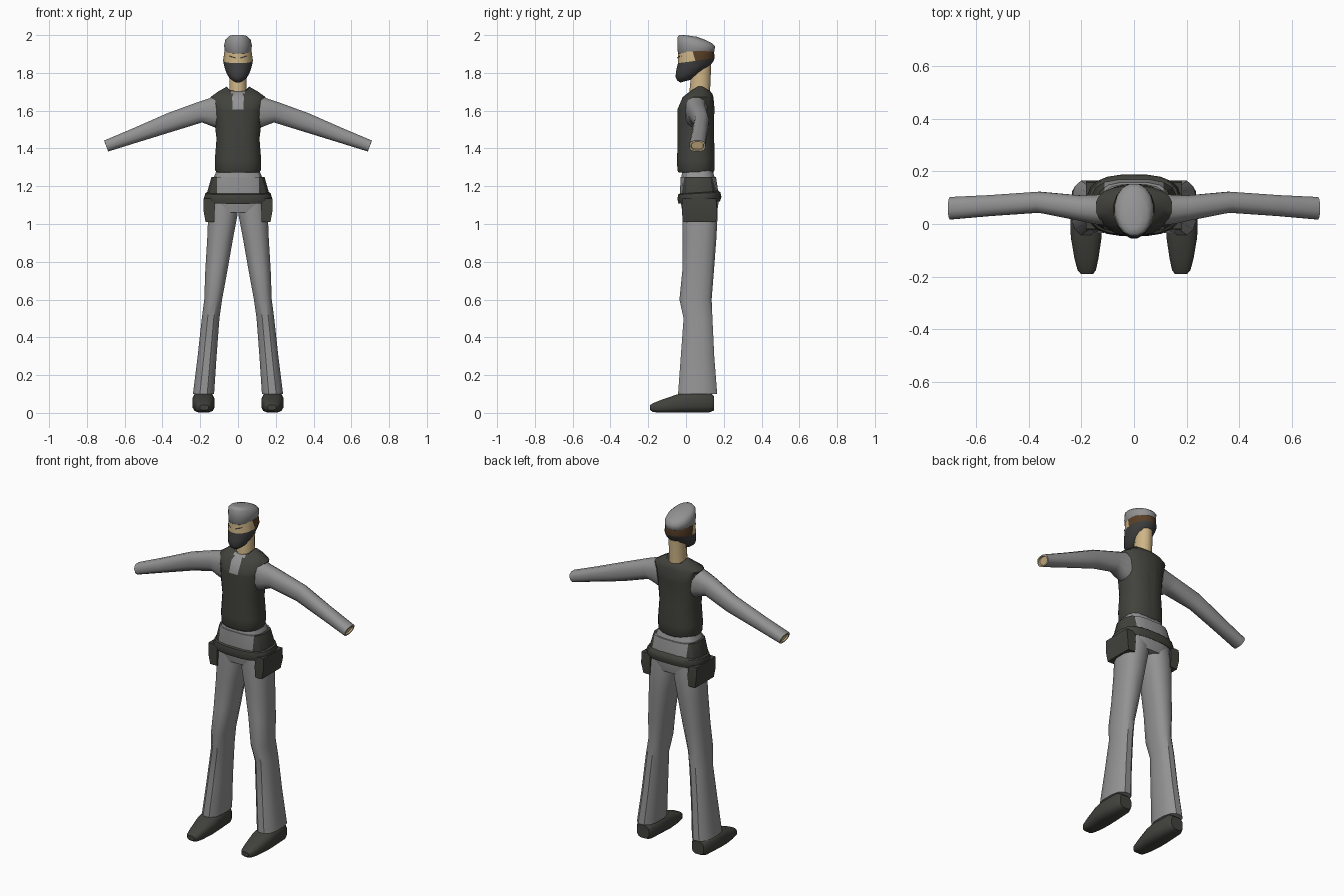
import bpy, bmesh, math
from mathutils import Vector

if "Cube" in bpy.data.objects:
    bpy.data.objects.remove(bpy.data.objects["Cube"])


def material(name, rgb):
    m = bpy.data.materials.new(name)
    m.diffuse_color = (*rgb, 1)
    m.use_nodes = True
    m.node_tree.nodes["Principled BSDF"].inputs["Base Color"].default_value = m.diffuse_color
    return m


GREY = material("grey cloth", (0.29, 0.29, 0.29))
DARK = material("charcoal cloth", (0.054, 0.055, 0.046))
MASK = material("mask grey", (0.05, 0.05, 0.05))
SKIN = material("skin", (0.62, 0.46, 0.24))
HAIR = material("brown hair", (0.10, 0.05, 0.02))


def finish(name, bm, mats, rule=None, mirror=False, angle=40):
    """Turn a bmesh into a shaded object; rule maps a face centre to a material slot."""
    bmesh.ops.recalc_face_normals(bm, faces=bm.faces)
    if rule:
        for f in bm.faces:
            f.material_index = rule(f.calc_center_median())
    me = bpy.data.meshes.new(name)
    bm.to_mesh(me)
    bm.free()
    ob = bpy.data.objects.new(name, me)
    bpy.context.collection.objects.link(ob)
    for m in mats:
        me.materials.append(m)
    bpy.ops.object.select_all(action='DESELECT')
    ob.select_set(True)
    bpy.context.view_layer.objects.active = ob
    bpy.ops.object.shade_smooth_by_angle(angle=math.radians(angle))
    if mirror:
        ob.modifiers.new("mirror", 'MIRROR')
    return ob


def loft(rings, n=16, p=2.0, sag=None):
    """Skin superellipse rings, each given as centre, half axis u, half axis v."""
    bm = bmesh.new()
    loops = []
    for i, (c, u, v) in enumerate(rings):
        loop = []
        for k in range(n):
            a = 2 * math.pi * (k + 0.5) / n
            s, t = (math.copysign(abs(w) ** (2 / p), w) for w in (math.cos(a), math.sin(a)))
            co = Vector(c) + Vector(u) * s + Vector(v) * t
            if sag:
                co.z -= sag[i] * abs(t)
            loop.append(bm.verts.new(co))
        loops.append(loop)
    for a, b in zip(loops, loops[1:]):
        for k in range(n):
            j = (k + 1) % n
            bm.faces.new((a[k], a[j], b[j], b[k]))
    bm.faces.new(loops[0])
    bm.faces.new(loops[-1])
    return bm


def level(z, x0, x1, y0, y1, tilt=0):
    """Ring lying at height z that spans the given x and y range."""
    return (((x0 + x1) / 2, (y0 + y1) / 2, z), ((x1 - x0) / 2, 0, 0), (0, (y1 - y0) / 2, tilt))


def cut(bm, co, no):
    bmesh.ops.bisect_plane(bm, geom=bm.verts[:] + bm.edges[:] + bm.faces[:],
                           plane_co=co, plane_no=no)


# Trouser legs, flared at the hem
legs = [(1.14, 0, .145, -.02, .165), (1.05, 0, .16, -.022, .17), (.92, .025, .165, -.02, .163),
        (.75, .055, .175, -.022, .15), (.6, .083, .18, -.037, .138), (.5, .097, .193, -.015, .142),
        (.3, .112, .215, -.03, .152), (.1, .125, .24, -.045, .168)]
finish("trouser_leg", loft([level(*r) for r in legs], 12, 2.5), [GREY], mirror=True)

# Shoes, lofted from heel to toe: y, centre x, half width, bottom, top
shoes = [(.148, .182, .04, .012, .09), (.125, .183, .054, .002, .11), (.0, .183, .06, 0, .11),
         (-.05, .182, .06, 0, .098), (-.13, .181, .047, 0, .07), (-.175, .18, .036, .004, .052),
         (-.19, .179, .024, .015, .042)]
finish("shoe", loft([((x, y, (a + b) / 2), (h, 0, 0), (0, 0, (b - a) / 2))
                     for y, x, h, a, b in shoes], 12, 3), [DARK], mirror=True)

# Hips: grey front and back panels with dark side panels
hips = [(1.06, .13, -.02, .165), (1.12, .16, -.03, .175), (1.17, .165, -.033, .172),
        (1.25, .142, -.03, .16), (1.25, .128, -.025, .152), (1.29, .112, -.02, .14)]
bm = loft([level(z, -x, x, a, b) for z, x, a, b in hips], 16, 3)
for s in (-1, 1):
    cut(bm, (s * .112, 0, 0), (1, 0, 0))
finish("hips", bm, [GREY, DARK],
       lambda c: int(abs(c.x) > .112 and 1.12 < c.z < 1.251), angle=30)

# Belt, a little lower at the front
belt = [(1.118, .155, -.025, .17), (1.113, .172, -.04, .18), (1.138, .181, -.047, .189),
        (1.162, .174, -.042, .183), (1.172, .155, -.025, .17)]
finish("belt", loft([level(z, -x, x, a, b, .006) for z, x, a, b in belt], 20, 2.8), [DARK])

# Hip pouches
pouch = [(1.135, .125, .184, -.02, .16), (1.07, .125, .183, -.022, .166),
         (1.01, .125, .172, -.02, .16)]
finish("hip_pouch", loft([level(*r) for r in pouch], 4, 50), [DARK], mirror=True, angle=25)

# Vest with a grey collar placket
vest = [(1.272, .115, -.04, .145), (1.285, .122, -.047, .152), (1.34, .124, -.048, .153),
        (1.45, .115, -.046, .15), (1.53, .124, -.047, .148), (1.61, .132, -.045, .152),
        (1.672, .147, -.018, .146), (1.705, .105, .005, .14), (1.735, .06, .018, .132)]
bm = loft([level(z, -x, x, a, b) for z, x, a, b in vest], 20, 2.4,
          [0, 0, 0, 0, 0, 0, 0, .015, .035])
cut(bm, (0, 0, 1.605), (0, 0, 1))
for s in (-1, 1):
    cut(bm, (s * .03, 0, 1.6), (1, 0, -s * .08))
finish("vest", bm, [DARK, GREY],
       lambda c: int(abs(c.x) < .031 and c.z > 1.605 and c.y < .03), angle=50)

# Sleeves, with the wrist showing inside the open cuff
sleeve = [((.112, .055, 1.59), .06, (.012, 0, .09)), ((.15, .055, 1.592), .057, (.006, 0, .074)),
          ((.2, .06, 1.592), .05, (.01, 0, .056)), ((.36, .083, 1.538), .041, (.014, 0, .05)),
          ((.55, .07, 1.467), .041, (.012, 0, .038)), ((.698, .06, 1.413), .044, (.011, 0, .03)),
          ((.698, .06, 1.413), .034, (.009, 0, .022)), ((.69, .06, 1.416), .032, (.008, 0, .02))]
finish("sleeve", loft([(c, (0, h, 0), v) for c, h, v in sleeve], 12, 2.4), [GREY, SKIN],
       lambda c: int(c.x > .685 and abs(c.y - .06) < .037 and abs(c.z - 1.414) < .024),
       mirror=True)

# Neck
neck = [(1.66, .052, .015, .13), (1.72, .047, .018, .13), (1.84, .045, .03, .135)]
finish("neck", loft([level(z, -x, x, a, b) for z, x, a, b in neck], 12), [SKIN])

# Head: face mask below a sloping line, skin in front and hair behind
head = [(1.757, .022, -.03, .03, .008), (1.777, .047, -.048, .075, .018),
        (1.805, .063, -.057, .125, .028), (1.835, .073, -.055, .148, .028),
        (1.865, .08, -.045, .153, .015), (1.915, .073, -.043, .15, .005)]
bm = loft([level(z, -x, x, a, b, t) for z, x, a, b, t in head], 16)
cut(bm, (0, 0, 1.857), (0, -.13, 1))
cut(bm, (0, .045, 1.88), (0, 1, .3))


def head_colour(c):
    if c.z < 1.857 + .13 * c.y:
        return 0
    return 2 if (c.y - .045) + .3 * (c.z - 1.88) > 0 else 1


finish("head", bm, [MASK, SKIN, HAIR], head_colour)

# Eyes: thin slanted plates
bm = bmesh.new()
for y in (0, .006):
    bm.faces.new([bm.verts.new((a, b + y, c)) for a, b, c in
                  ((.012, -.047, 1.876), (.046, -.031, 1.885),
                   (.046, -.031, 1.893), (.012, -.047, 1.882))])
finish("eye", bm, [MASK], mirror=True)

# Rounded cap, taller at the front
cap = [(1.903, .066, -.04, .145, .004), (1.91, .071, -.045, .153, .004),
       (1.945, .075, -.048, .155, -.004), (1.973, .068, -.047, .138, -.016),
       (1.988, .052, -.038, .105, -.014), (1.996, .025, -.015, .06, -.005)]
finish("cap", loft([level(z, -x, x, a, b, t) for z, x, a, b, t in cap], 16, 2.1),
       [GREY], angle=60)
